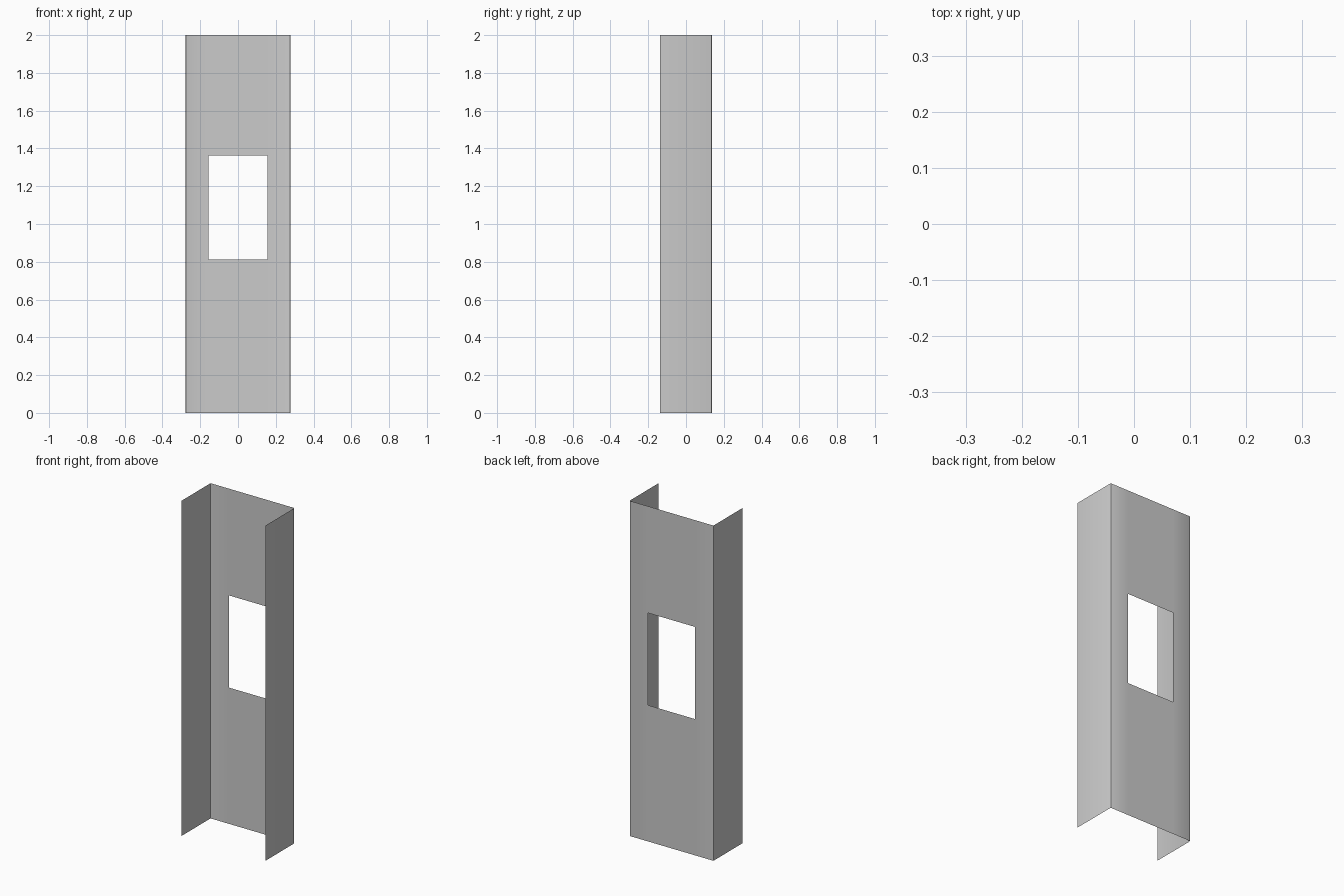
import bpy, bmesh, math

if "Cube" in bpy.data.objects:
    bpy.data.objects.remove(bpy.data.objects["Cube"])

W, D, H = 0.277, 0.137, 2.0      # half width, half depth, height
HX, Z0, Z1 = 0.156, 0.813, 1.363  # opening half width, bottom and top
R, SEG = 0.006, 2                # bend radius and segments

# Left half of the channel section, from the free flange edge to the opening
half = [(-W, -D)]
for i in range(SEG + 1):
    a = math.pi - math.pi / 2 * i / SEG
    half.append((-W + R + R * math.cos(a), D - R + R * math.sin(a)))
half.append((-HX, D))
profile = half + [(-x, y) for x, y in reversed(half)]
levels = [0, Z0, Z1, H]

# Thin folded sheet, leaving out the middle cell as the window
bm = bmesh.new()
grid = [[bm.verts.new((x, y, z)) for x, y in profile] for z in levels]
for r in range(len(levels) - 1):
    for c in range(len(profile) - 1):
        if r == 1 and c == len(half) - 1:
            continue
        bm.faces.new((grid[r][c], grid[r + 1][c], grid[r + 1][c + 1], grid[r][c + 1]))
bmesh.ops.recalc_face_normals(bm, faces=bm.faces)

mesh = bpy.data.meshes.new("channel_panel")
bm.to_mesh(mesh)
bm.free()
panel = bpy.data.objects.new("channel_panel", mesh)
bpy.context.collection.objects.link(panel)
bpy.context.view_layer.objects.active = panel
panel.select_set(True)
bpy.ops.object.shade_smooth_by_angle(angle=math.radians(30))
